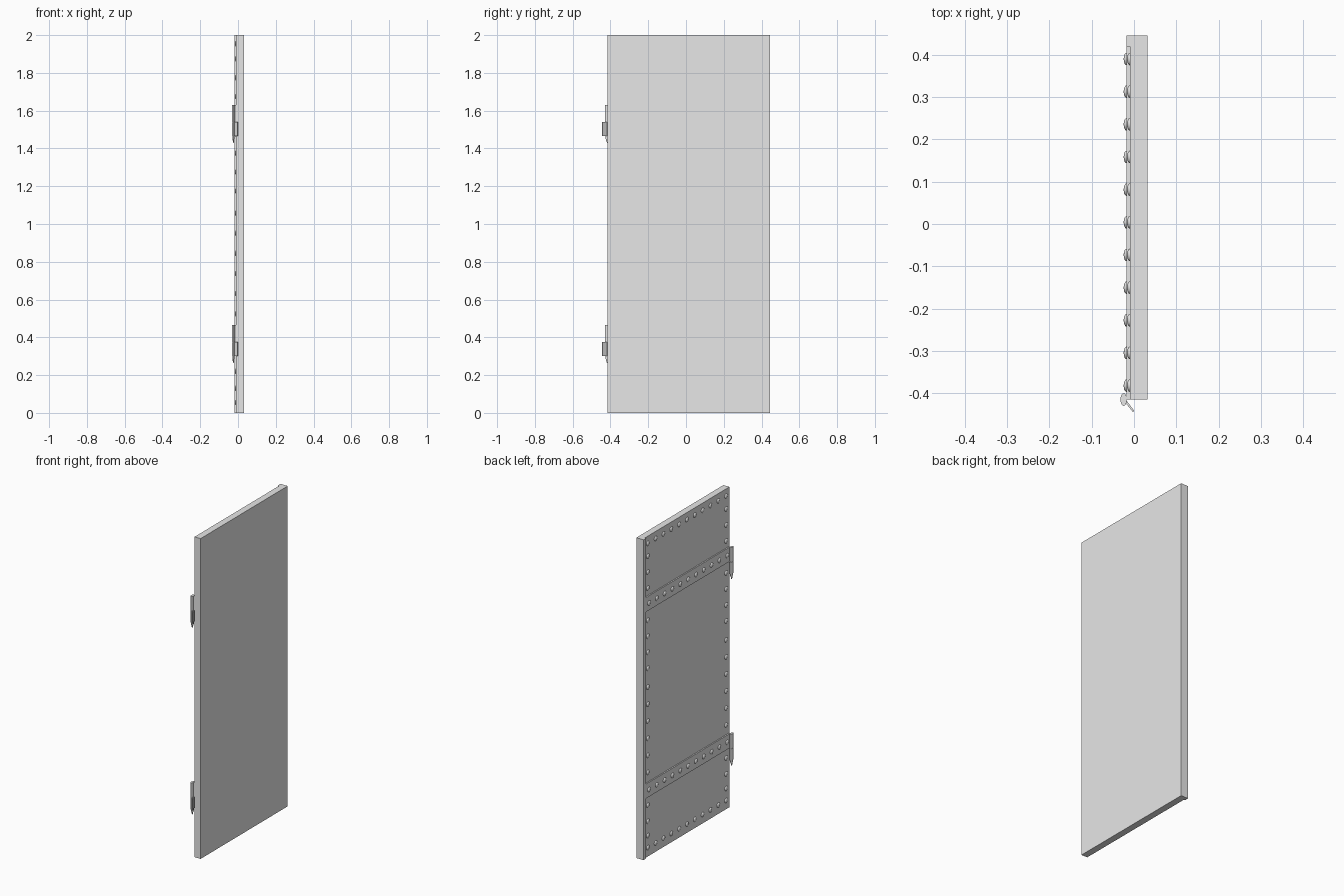
import bpy, bmesh, math
from mathutils import Matrix

cube = bpy.data.objects.get("Cube")
if cube:
    bpy.data.objects.remove(cube)

# One plain grey for the whole door
grey = bpy.data.materials.new("plain_grey")
grey.use_nodes = True
grey.diffuse_color = (0.8, 0.8, 0.8, 1)
grey.node_tree.nodes["Principled BSDF"].inputs["Base Color"].default_value = (0.8, 0.8, 0.8, 1)


def add_object(name, mesh, location=(0, 0, 0)):
    obj = bpy.data.objects.new(name, mesh)
    obj.location = location
    bpy.context.collection.objects.link(obj)
    return obj


def finish(name, bm, smooth=False):
    bmesh.ops.recalc_face_normals(bm, faces=bm.faces)
    mesh = bpy.data.meshes.new(name)
    bm.to_mesh(mesh)
    bm.free()
    mesh.materials.append(grey)
    if smooth:
        mesh.shade_smooth()
        mesh.set_sharp_from_angle(angle=math.radians(40))
    return mesh


def prism(name, outline, z0, z1):
    """Extrude a plan outline of (x, y) points from z0 up to z1."""
    bm = bmesh.new()
    face = bm.faces.new([bm.verts.new((x, y, z0)) for x, y in outline])
    top = bmesh.ops.extrude_face_region(bm, geom=[face])["geom"]
    bmesh.ops.translate(bm, vec=(0, 0, z1 - z0),
                        verts=[v for v in top if isinstance(v, bmesh.types.BMVert)])
    return add_object(name, finish(name, bm))


FACE, RAISED, BACK = -0.0095, -0.0175, 0.032
HINGE_END, LIP, FREE_END = -0.415, 0.42, 0.445

# Door slab, with a raised lip along its free edge
prism("door_slab", [(BACK, HINGE_END), (BACK, FREE_END), (RAISED, FREE_END),
                    (RAISED, LIP), (FACE, LIP), (FACE, HINGE_END)], 0, 2)

# Domed rivet, shared by every stud
bm = bmesh.new()
bmesh.ops.create_uvsphere(bm, u_segments=16, v_segments=8, radius=1)
bmesh.ops.delete(bm, geom=[v for v in bm.verts if v.co.z < -0.01], context='VERTS')
bmesh.ops.transform(bm, verts=bm.verts, matrix=Matrix.Rotation(-math.pi / 2, 4, 'Y'))
bmesh.ops.scale(bm, vec=(0.007, 0.015, 0.015), verts=bm.verts)
rivet = finish("rivet", bm, smooth=True)


def add_rivet(x, y, z):
    add_object("rivet", rivet, (x, y, z))


row = [0.39 - 0.0772 * i for i in range(11)]
band_heights = (0.42, 1.585)

# Rivets in rows along the top, bottom and both straps
for y in row:
    for z in (0.055, 1.955):
        add_rivet(FACE, y, z)
    for z in band_heights:
        add_rivet(RAISED, y, z)

# Rivets down both sides
side = [0.13, 0.22, 0.32] + [0.525 + 0.1065 * i for i in range(6)]
side += [1.175, 1.275, 1.375, 1.475, 1.675, 1.775, 1.875]
for z in side:
    for y in (row[0], row[-1]):
        add_rivet(FACE, y, z)

PIN_X = -0.0245


def barrel(name, z0, z1, scale0, scale1):
    """Oval barrel around the hinge axis."""
    bm = bmesh.new()
    bmesh.ops.create_cone(bm, cap_ends=True, segments=20, radius1=scale0,
                          radius2=scale1, depth=z1 - z0)
    bmesh.ops.scale(bm, vec=(0.0075, 0.015, 1), verts=bm.verts)
    add_object(name, finish(name, bm, smooth=True), (PIN_X, HINGE_END, (z0 + z1) / 2))


# Straps and hinges
for z in band_heights:
    low, high = z - 0.045, z + 0.045
    prism("strap", [(FACE, HINGE_END), (FACE, LIP), (RAISED, LIP),
                    (RAISED, HINGE_END)], low, high)
    barrel("strap_knuckle", low, high, 1, 1)
    barrel("frame_knuckle", low - 0.075, low - 0.002, 1, 1)
    barrel("hinge_pin", low - 0.09, high - 0.01, 0.75, 0.75)
    barrel("pin_tip", low - 0.11, low - 0.09, 0.25, 0.6)
    prism("frame_leaf", [(-0.021, -0.422), (-0.017, -0.418), (0, -0.441),
                         (-0.002, -0.445)], low - 0.075, low)
